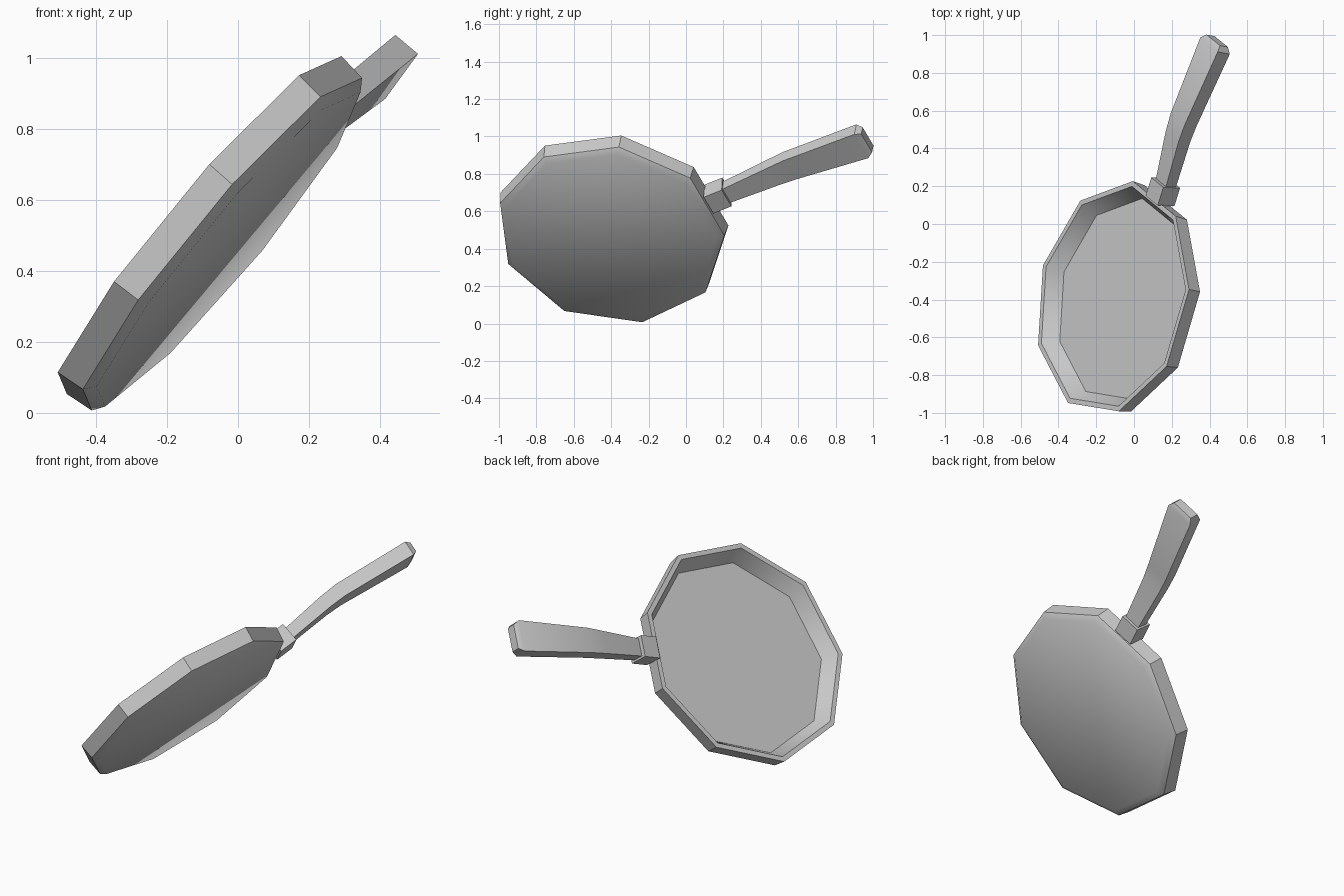
import bpy, bmesh
from math import sin, cos, radians
from mathutils import Matrix, Vector

if "Cube" in bpy.data.objects:
    bpy.data.objects.remove(bpy.data.objects["Cube"])

# Tilted frame of the pan: U along the handle, N out of the opening, W across
N = Vector((-0.76, 0.138, 0.636)).normalized()
U = Vector((0.37, 0.89, 0.26))
U = (U - N * U.dot(N)).normalized()
W = N.cross(U)
FRAME = Matrix.Translation((-0.114, -0.39, 0.53)) @ Matrix((U, W, N)).transposed().to_4x4()


def loft(name, rings):
    """Skin a list of equal-length point rings and cap both ends."""
    bm = bmesh.new()
    loops = [[bm.verts.new(p) for p in ring] for ring in rings]
    for a, b in zip(loops, loops[1:]):
        for i in range(len(a)):
            j = (i + 1) % len(a)
            bm.faces.new((a[i], a[j], b[j], b[i]))
    bm.faces.new(loops[0][::-1])
    bm.faces.new(loops[-1])
    bmesh.ops.recalc_face_normals(bm, faces=bm.faces)
    mesh = bpy.data.meshes.new(name)
    bm.to_mesh(mesh)
    bm.free()
    ob = bpy.data.objects.new(name, mesh)
    bpy.context.collection.objects.link(ob)
    ob.matrix_world = FRAME
    bpy.ops.object.select_all(action='DESELECT')
    ob.select_set(True)
    bpy.context.view_layer.objects.active = ob
    bpy.ops.object.shade_smooth_by_angle(angle=radians(37))
    return ob


def nonagon(r, z):
    return [(r * cos(radians(20 + 40 * i)), r * sin(radians(20 + 40 * i)), z) for i in range(9)]


def section(u, w, n, hw, hn, lean=0.0):
    """Rectangle across the handle; lean slants it along the handle."""
    return [(u - lean * sn * hn, w + sw * hw, n + sn * hn)
            for sw, sn in ((-1, -1), (1, -1), (1, 1), (-1, 1))]


# Pan body: base, chamfer, wall, rim, inner wall, floor
loft("pan_body", [nonagon(r, z) for r, z in (
    (0.582, -0.108), (0.616, -0.085), (0.626, 0.0), (0.598, 0.0), (0.545, -0.084))])

# Collar joining handle and pan
loft("handle_collar", [section(0.585, -0.01, -0.035, 0.06, 0.055, 0.12),
                       section(0.692, -0.012, -0.02, 0.06, 0.055, 0.12)])

# Handle: rises from the collar, bends, widens toward a chamfered tip
loft("handle", [section(*s) for s in (
    (0.66, -0.012, -0.028, 0.048, 0.032, 0.2),
    (0.96, -0.016, 0.030, 0.064, 0.038, 0.15),
    (1.06, -0.020, 0.043, 0.070, 0.040, 0.08),
    (1.505, -0.034, 0.054, 0.087, 0.042),
    (1.535, -0.034, 0.054, 0.067, 0.028))])
